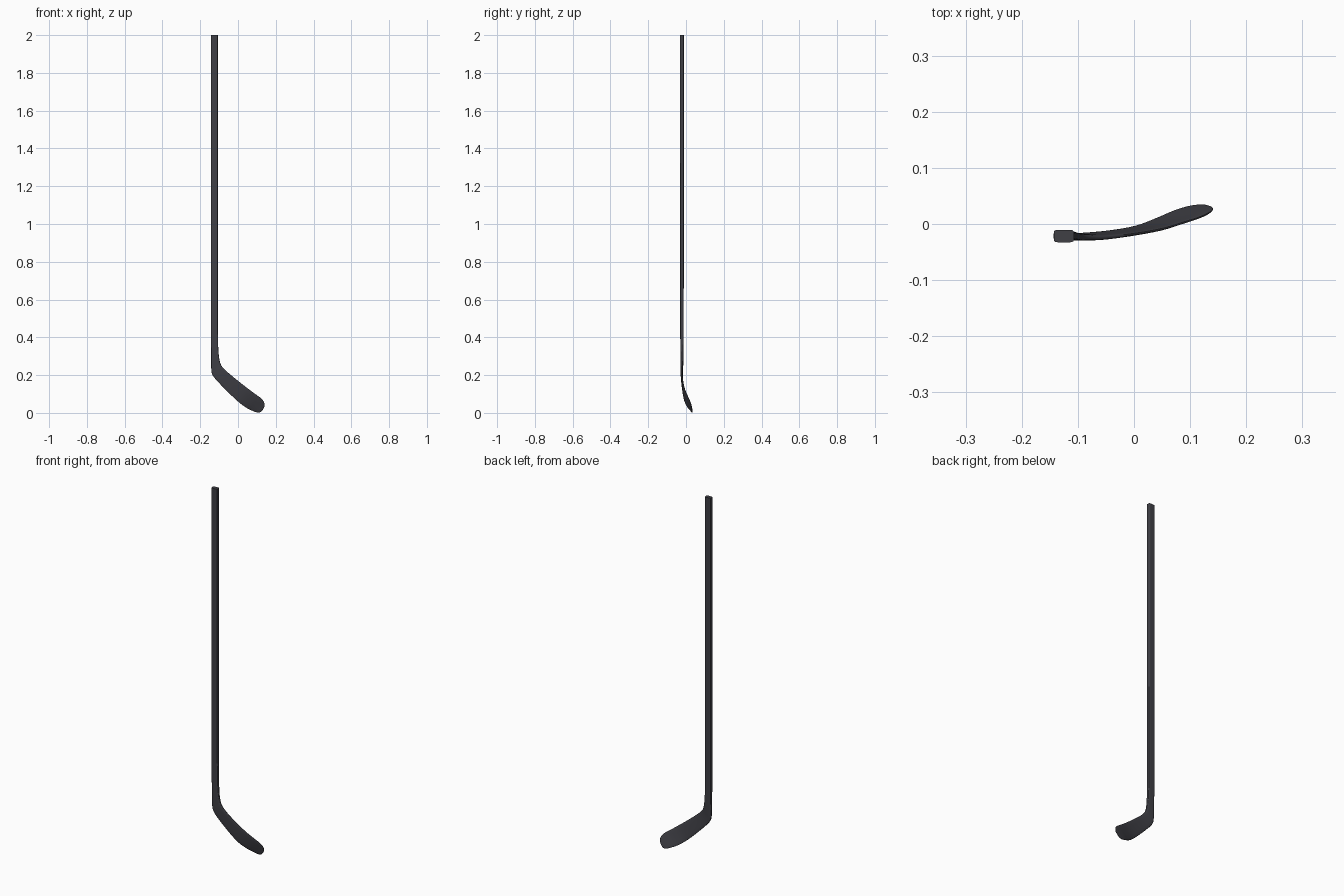
import bpy, bmesh, math
from mathutils import Vector

if "Cube" in bpy.data.objects:
    bpy.data.objects.remove(bpy.data.objects["Cube"])

# Stations along the stick: lower/outer edge xyz, upper/inner edge xyz,
# half thickness, section squareness
S = [
    (-.143, -.0215, 2.0, -.107, -.0215, 2.0, .0112, 6),
    (-.143, -.0215, 1.2, -.107, -.0215, 1.2, .0105, 6),
    (-.143, -.0215, .60, -.107, -.0215, .60, .0095, 6),
    (-.143, -.0215, .40, -.106, -.0215, .40, .0090, 6),
    (-.142, -.0215, .30, -.102, -.0215, .31, .0082, 5),
    (-.141, -.0215, .225, -.094, -.0225, .265, .0068, 4.5),
    (-.130, -.0215, .193, -.080, -.0240, .240, .0060, 4),
    (-.100, -.0200, .158, -.050, -.0240, .211, .0052, 4),
    (-.050, -.0150, .107, .000, -.0180, .170, .0046, 3.5),
    (.000, -.0060, .060, .050, -.0090, .131, .0042, 3.5),
    (.040, .0090, .030, .090, .0030, .101, .0040, 3.5),
    (.070, .0220, .014, .115, .0110, .083, .0038, 3.5),
    (.095, .0300, .004, .129, .0170, .070, .0035, 3.5),
    (.112, .0330, .002, .137, .0220, .058, .0033, 3),
    (.125, .0330, .009, .1405, .0260, .046, .0028, 3),
    (.134, .0310, .021, .1405, .0280, .035, .0016, 2.5),
]
SIDES, STEPS = 28, 4


def spline(i, t):
    """Smoothly interpolate all station values between i and i + 1."""
    a, b, c, d = (S[min(max(k, 0), len(S) - 1)] for k in (i - 1, i, i + 1, i + 2))
    return [.5 * (2 * q + (r - p) * t + (2 * p - 5 * q + 4 * r - s) * t * t
            + (3 * q - p - 3 * r + s) * t ** 3) for p, q, r, s in zip(a, b, c, d)]


def sgn_pow(v, e):
    return math.copysign(abs(v) ** e, v)


rows = [spline(i, k / STEPS) for i in range(len(S) - 1) for k in range(STEPS)]
rows.append(list(S[-1]))
mids = [(Vector(r[:3]) + Vector(r[3:6])) / 2 for r in rows]

# Shaft and curved blade as one continuous loft
bm = bmesh.new()
rings = []
for j, r in enumerate(rows):
    chord = (Vector(r[3:6]) - Vector(r[:3])) / 2
    tangent = mids[min(j + 1, len(mids) - 1)] - mids[max(j - 1, 0)]
    side = tangent.cross(chord).normalized() * r[6]
    ring = []
    for k in range(SIDES):
        a = 2 * math.pi * (k + .5) / SIDES
        e = 2 / r[7]
        ring.append(bm.verts.new(mids[j] + chord * sgn_pow(math.cos(a), e)
                                 + side * sgn_pow(math.sin(a), e)))
    rings.append(ring)
for p, q in zip(rings, rings[1:]):
    for k in range(SIDES):
        n = (k + 1) % SIDES
        bm.faces.new((p[k], p[n], q[n], q[k]))
bm.faces.new(rings[0])
bm.faces.new(rings[-1])
bmesh.ops.recalc_face_normals(bm, faces=bm.faces)

mesh = bpy.data.meshes.new("hockey_stick")
bm.to_mesh(mesh)
bm.free()
stick = bpy.data.objects.new("hockey_stick", mesh)
bpy.context.collection.objects.link(stick)

# Dark composite finish
mat = bpy.data.materials.new("dark_grey")
mat.diffuse_color = (.05, .05, .06, 1)
mat.use_nodes = True
mat.node_tree.nodes["Principled BSDF"].inputs["Base Color"].default_value = mat.diffuse_color
mesh.materials.append(mat)

bpy.context.view_layer.objects.active = stick
stick.select_set(True)
bpy.ops.object.shade_smooth_by_angle(angle=math.radians(40))
